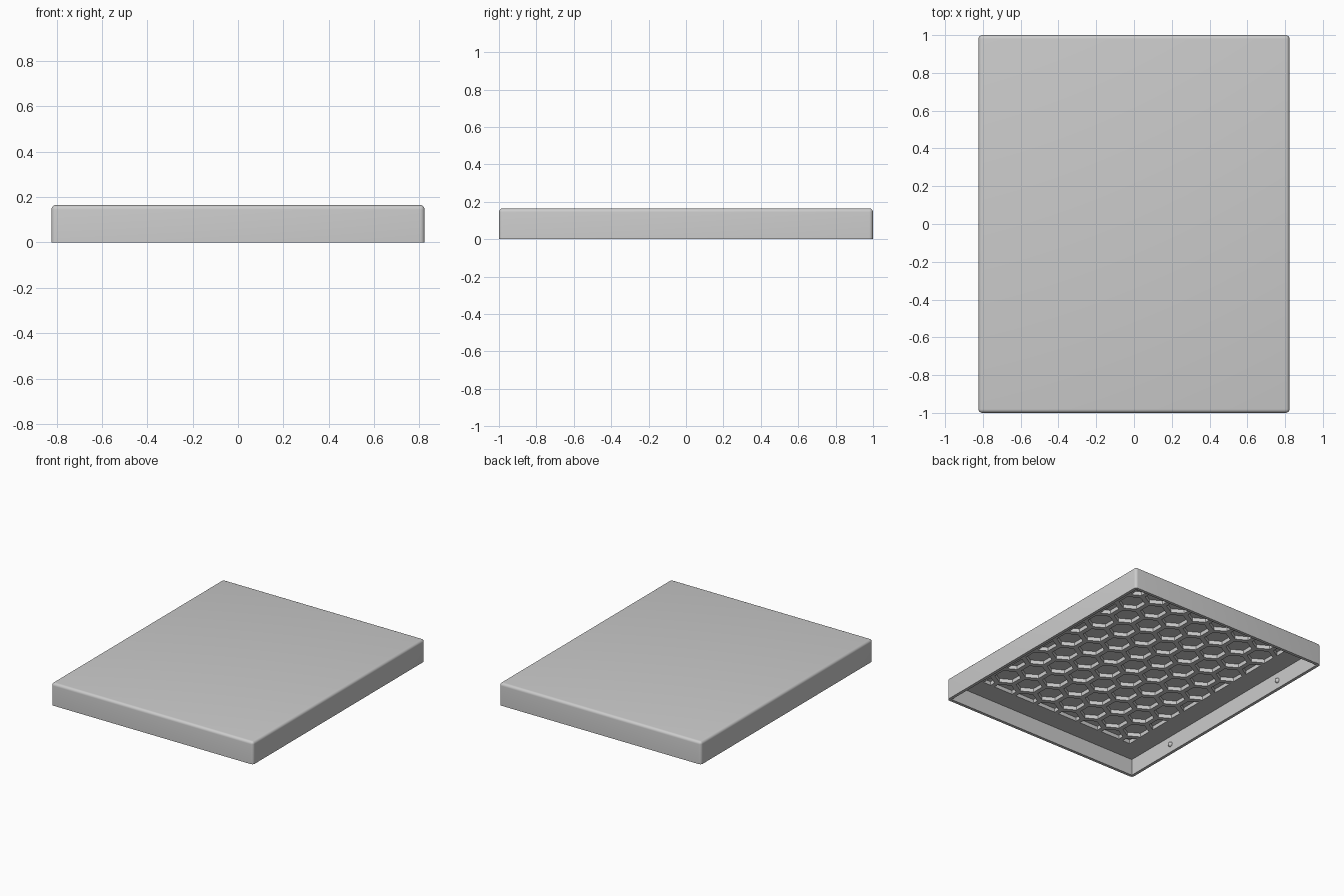
import bpy, bmesh, math
from mathutils import Matrix, Vector

HALF_X, HALF_Y, HEIGHT = 0.823, 1.0, 0.165
WALL, CEILING, POCKET_TOP = 0.022, 0.122, 0.15
FIELD_X, FIELD_Y = 0.65, 0.82          # clipped honeycomb area
PITCH, HEX_RADIUS = 0.19, 0.09

if "Cube" in bpy.data.objects:
    bpy.data.objects.remove(bpy.data.objects["Cube"], do_unlink=True)

grey = bpy.data.materials.new("plain grey")
grey.use_nodes = True
grey.diffuse_color = (0.6, 0.6, 0.6, 1)
grey.node_tree.nodes["Principled BSDF"].inputs["Base Color"].default_value = (0.6, 0.6, 0.6, 1)


def finish(bm, name):
    bmesh.ops.recalc_face_normals(bm, faces=bm.faces[:])
    mesh = bpy.data.meshes.new(name)
    bm.to_mesh(mesh)
    bm.free()
    mesh.materials.append(grey)
    obj = bpy.data.objects.new(name, mesh)
    bpy.context.collection.objects.link(obj)
    return obj


def box(bm, hx, hy, z0, z1):
    place = Matrix.Translation((0, 0, (z0 + z1) / 2)) @ Matrix.Diagonal((2 * hx, 2 * hy, z1 - z0, 1))
    bmesh.ops.create_cube(bm, size=1, matrix=place)


def select_only(obj):
    bpy.ops.object.select_all(action='DESELECT')
    obj.select_set(True)
    bpy.context.view_layer.objects.active = obj


def carve(target, cutter):
    cutter.hide_render = True
    mod = target.modifiers.new("carve", 'BOOLEAN')
    mod.operation, mod.solver, mod.object = 'DIFFERENCE', 'EXACT', cutter
    select_only(target)
    bpy.ops.object.modifier_apply(modifier=mod.name)
    bpy.data.objects.remove(cutter, do_unlink=True)


# Outer lid, rounded everywhere but the open bottom rim
bm = bmesh.new()
box(bm, HALF_X, HALF_Y, 0, HEIGHT)
rounded = [e for e in bm.edges if max(v.co.z for v in e.verts) > 0.01]
bmesh.ops.bevel(bm, geom=rounded, offset=0.02, segments=5, profile=0.5, affect='EDGES')
lid = finish(bm, "lid_shell")

# Open cavity below
bm = bmesh.new()
box(bm, HALF_X - WALL, HALF_Y - WALL, -0.1, CEILING)
carve(lid, finish(bm, "cavity_cutter"))

# Honeycomb pockets in the ceiling, clipped to a rectangle
bm = bmesh.new()
depth = POCKET_TOP - CEILING + 0.02
for row in range(-6, 7):
    for col in range(-5, 6):
        x = (col + 0.5 * (row % 2)) * PITCH
        y = row * PITCH * math.sqrt(3) / 2
        if abs(x) < FIELD_X + 0.07 and abs(y) < FIELD_Y + 0.07:
            bmesh.ops.create_cone(bm, cap_ends=True, segments=6, radius1=HEX_RADIUS,
                                  radius2=HEX_RADIUS, depth=depth,
                                  matrix=Matrix.Translation((x, y, POCKET_TOP - depth / 2)))
for normal, reach in ((Vector((1, 0, 0)), FIELD_X), (Vector((0, 1, 0)), FIELD_Y)):
    for side in (-1, 1):
        bmesh.ops.bisect_plane(bm, geom=bm.verts[:] + bm.edges[:] + bm.faces[:], dist=1e-5,
                               plane_co=normal * side * reach, plane_no=normal * side,
                               clear_outer=True)
        bmesh.ops.holes_fill(bm, edges=[e for e in bm.edges if e.is_boundary], sides=0)
carve(lid, finish(bm, "honeycomb_cutter"))

select_only(lid)
bpy.ops.object.shade_smooth_by_angle(angle=math.radians(30))

# Small snap bumps on the inner side walls
for side, side_name in ((-1, "right"), (1, "left")):
    for end, end_name in ((-1, "front"), (1, "back")):
        bm = bmesh.new()
        spot = (side * (HALF_X - WALL), end * 0.567, 0.06)
        bmesh.ops.create_uvsphere(bm, u_segments=20, v_segments=12, radius=0.018,
                                  matrix=Matrix.Translation(spot))
        bump = finish(bm, f"snap_bump_{end_name}_{side_name}")
        select_only(bump)
        bpy.ops.object.shade_smooth_by_angle(angle=math.radians(30))
